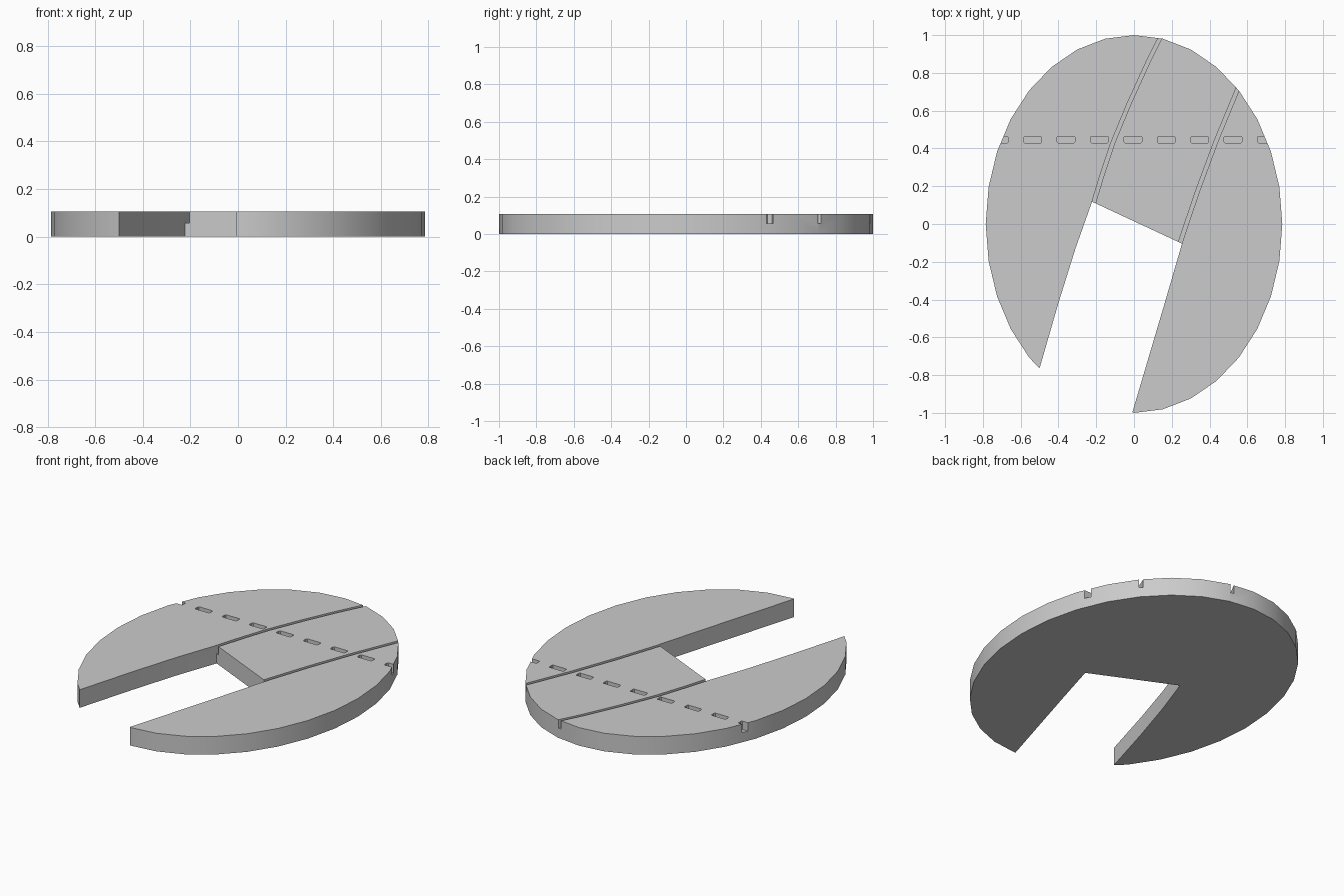
import bpy, bmesh, math

if "Cube" in bpy.data.objects:
    bpy.data.objects.remove(bpy.data.objects["Cube"])

RX, RY, H, FLOOR = 0.785, 1.0, 0.107, 0.057


def prism(name, outlines, z0, z1):
    """Extrude closed 2D outlines into one solid mesh object."""
    bm = bmesh.new()
    for pts in outlines:
        face = bm.faces.new([bm.verts.new((x, y, z0)) for x, y in pts])
        ext = bmesh.ops.extrude_face_region(bm, geom=[face])
        for v in ext["geom"]:
            if isinstance(v, bmesh.types.BMVert):
                v.co.z = z1
    bmesh.ops.recalc_face_normals(bm, faces=bm.faces)
    mesh = bpy.data.meshes.new(name)
    bm.to_mesh(mesh)
    bm.free()
    obj = bpy.data.objects.new(name, mesh)
    bpy.context.collection.objects.link(obj)
    return obj


def carve(target, cutter):
    mod = target.modifiers.new(cutter.name, 'BOOLEAN')
    mod.operation = 'DIFFERENCE'
    mod.solver = 'EXACT'
    mod.object = cutter
    bpy.context.view_layer.objects.active = target
    bpy.ops.object.modifier_apply(modifier=mod.name)
    bpy.data.objects.remove(cutter)


def strip(centre, half):
    """Narrow band around a path, offset sideways in x."""
    return [(x - half, y) for x, y in centre] + [(x + half, y) for x, y in reversed(centre)]


def dash(cx, cy, w, d, c):
    """Rectangle with slightly clipped corners."""
    w, d = w / 2, d / 2
    corner = [(w, d - c), (w - c, d), (c - w, d), (-w, d - c),
              (-w, c - d), (c - w, -d), (w - c, -d), (w, c - d)]
    return [(cx + x, cy + y) for x, y in corner]


# oval plate with an open slot running in from the front rim
rim = [(RX * math.cos(math.radians(11.25 * i)), RY * math.sin(math.radians(11.25 * i)))
       for i in range(-8, 21)]
slot = [(-0.5, -0.764), (-0.40, -0.418), (-0.31, -0.13), (-0.222, 0.118),
        (0.254, -0.104), (0.168, -0.40), (-0.009, -0.998)]
plate = prism("oval_plate", [rim + slot], 0, H)

# curved grooves continuing the slot sides to the back rim
left = [(-0.224, 0.08), (-0.212, 0.118), (-0.172, 0.25), (-0.112, 0.43),
        (-0.025, 0.64), (0.08, 0.87), (0.137, 0.982), (0.168, 1.04)]
right = [(0.230, -0.14), (0.244, -0.10), (0.335, 0.17), (0.435, 0.44),
         (0.549, 0.715), (0.59, 0.81)]
for name, path in (("left_groove", left), ("right_groove", right)):
    carve(plate, prism(name, [strip(path, 0.0105)], FLOOR, H + 0.1))

# row of short dashes across the plate
dashes = [dash(-0.713 + 0.1768 * i, 0.447, 0.095, 0.034, 0.005) for i in range(9)]
carve(plate, prism("dash_row", dashes, FLOOR, H + 0.1))

# smooth rim, crisp edges
plate.select_set(True)
bpy.context.view_layer.objects.active = plate
bpy.ops.object.shade_smooth_by_angle(angle=math.radians(30))
